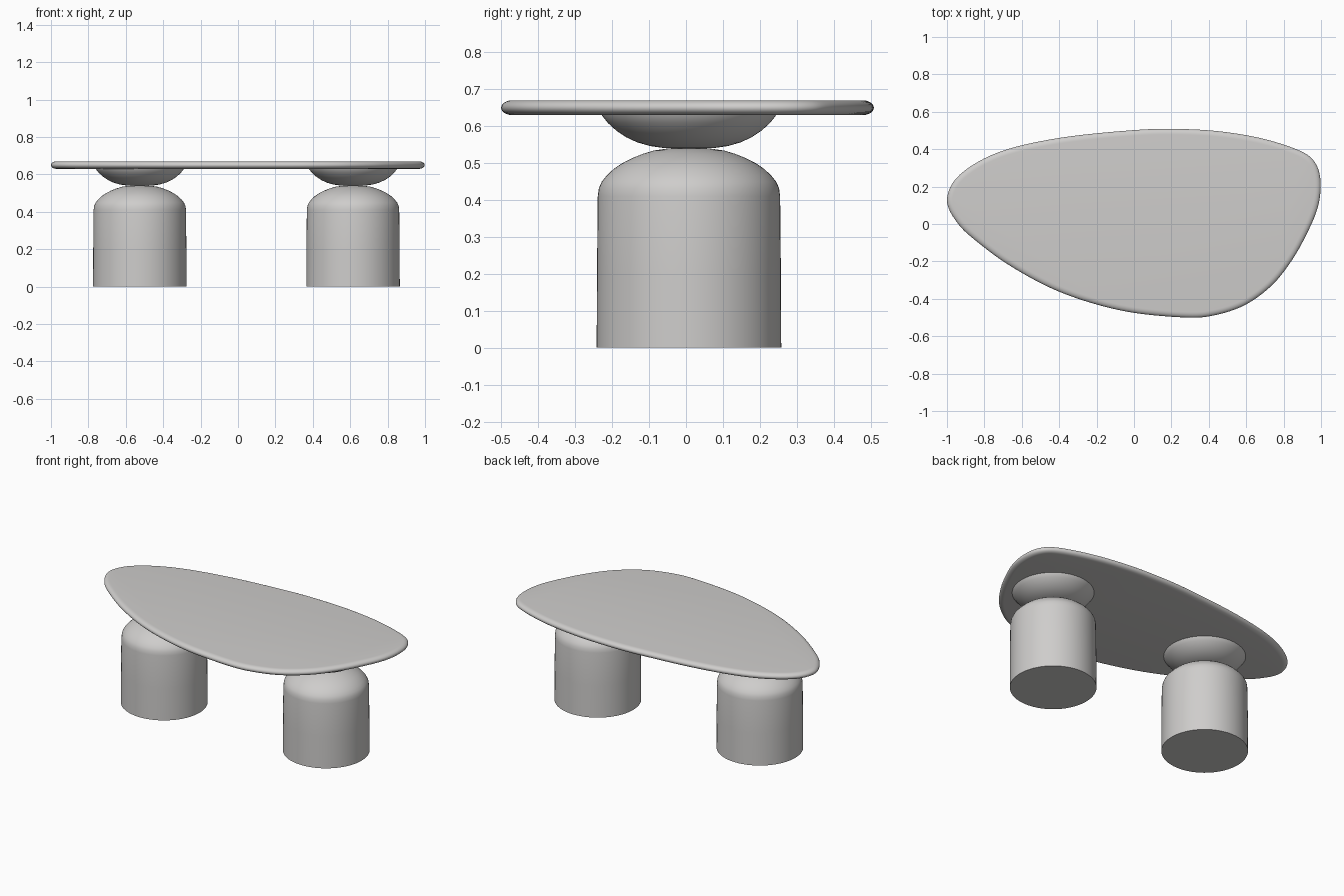
import bpy, bmesh, math
from mathutils import Vector

if "Cube" in bpy.data.objects:
    bpy.data.objects.remove(bpy.data.objects["Cube"])

mat = bpy.data.materials.new("warm light grey")
mat.diffuse_color = (0.62, 0.61, 0.60, 1)
mat.use_nodes = True
mat.node_tree.nodes["Principled BSDF"].inputs["Base Color"].default_value = mat.diffuse_color


def finish(name, bm, angle):
    bmesh.ops.recalc_face_normals(bm, faces=bm.faces)
    me = bpy.data.meshes.new(name)
    bm.to_mesh(me)
    bm.free()
    me.materials.append(mat)
    ob = bpy.data.objects.new(name, me)
    bpy.context.collection.objects.link(ob)
    bpy.ops.object.select_all(action='DESELECT')
    ob.select_set(True)
    bpy.context.view_layer.objects.active = ob
    bpy.ops.object.shade_smooth_by_angle(angle=math.radians(angle))
    return ob


def loft(bm, rings):
    """Skin a stack of closed rings and cap both ends."""
    loops = [[bm.verts.new(p) for p in r] for r in rings]
    n = len(loops[0])
    for a, b in zip(loops, loops[1:]):
        for i in range(n):
            j = (i + 1) % n
            bm.faces.new((a[i], a[j], b[j], b[i]))
    bm.faces.new(loops[0][::-1])
    bm.faces.new(loops[-1])


def lathe(name, profile, x, y, angle, sides=64):
    bm = bmesh.new()
    loft(bm, [[(x + r * math.cos(2 * math.pi * i / sides),
                y + r * math.sin(2 * math.pi * i / sides), z)
               for i in range(sides)] for r, z in profile])
    return finish(name, bm, angle)


# Pebble-shaped top: control outline smoothed with a Catmull-Rom spline
outline = [(-1.0, 0.13), (-0.93, 0.265), (-0.72, 0.385), (-0.40, 0.46),
           (0, 0.502), (0.235, 0.508), (0.46, 0.495), (0.69, 0.456),
           (0.89, 0.39), (0.97, 0.325), (0.998, 0.22), (0.98, 0.08),
           (0.91, -0.08), (0.83, -0.215), (0.73, -0.335), (0.59, -0.435),
           (0.43, -0.488), (0.28, -0.50), (0, -0.475), (-0.235, -0.42),
           (-0.45, -0.34), (-0.66, -0.225), (-0.82, -0.11), (-0.94, 0.0)]
pts = [Vector(p) for p in outline]
n = len(pts)
edge = []
for i in range(n):
    a, b, c, d = (pts[(i + k) % n] for k in (-1, 0, 1, 2))
    for s in range(6):
        t = s / 6
        edge.append(0.5 * (2 * b + (c - a) * t + (2 * a - 5 * b + 4 * c - d) * t * t
                           + (3 * b - a - 3 * c + d) * t ** 3))
m = len(edge)
inward = []
for i in range(m):
    t = (edge[(i + 1) % m] - edge[i - 1]).normalized()
    inward.append(Vector((t.y, -t.x)))  # outline runs clockwise

# Rounded rim from underside to upper face
rings = []
for k in range(13):
    ang = -math.pi / 2 + math.pi * k / 12
    inset, z = 0.03 * (1 - math.cos(ang)), 0.65 + 0.02 * math.sin(ang)
    rings.append([(*(p + q * inset), z) for p, q in zip(edge, inward)])
bm = bmesh.new()
loft(bm, rings)
finish("table_top", bm, 40)

# Two domed pedestals, each carrying a shallow bowl under the top
pedestal = [(0.25, 0), (0.249, 0.2), (0.247, 0.41), (0.244, 0.432), (0.236, 0.45),
            (0.222, 0.467), (0.204, 0.484), (0.182, 0.499), (0.155, 0.513),
            (0.125, 0.525), (0.095, 0.534), (0.06, 0.539), (0.02, 0.541)]
bowl = [(0.02, 0.539), (0.07, 0.541), (0.105, 0.546), (0.14, 0.556), (0.17, 0.57),
        (0.197, 0.588), (0.22, 0.609), (0.238, 0.632), (0.24, 0.64)]
for side, x in (("left", -0.525), ("right", 0.615)):
    lathe(side + "_pedestal", pedestal, x, 0.008, 40)
    lathe(side + "_bowl", bowl, x, 0.008, 40)
